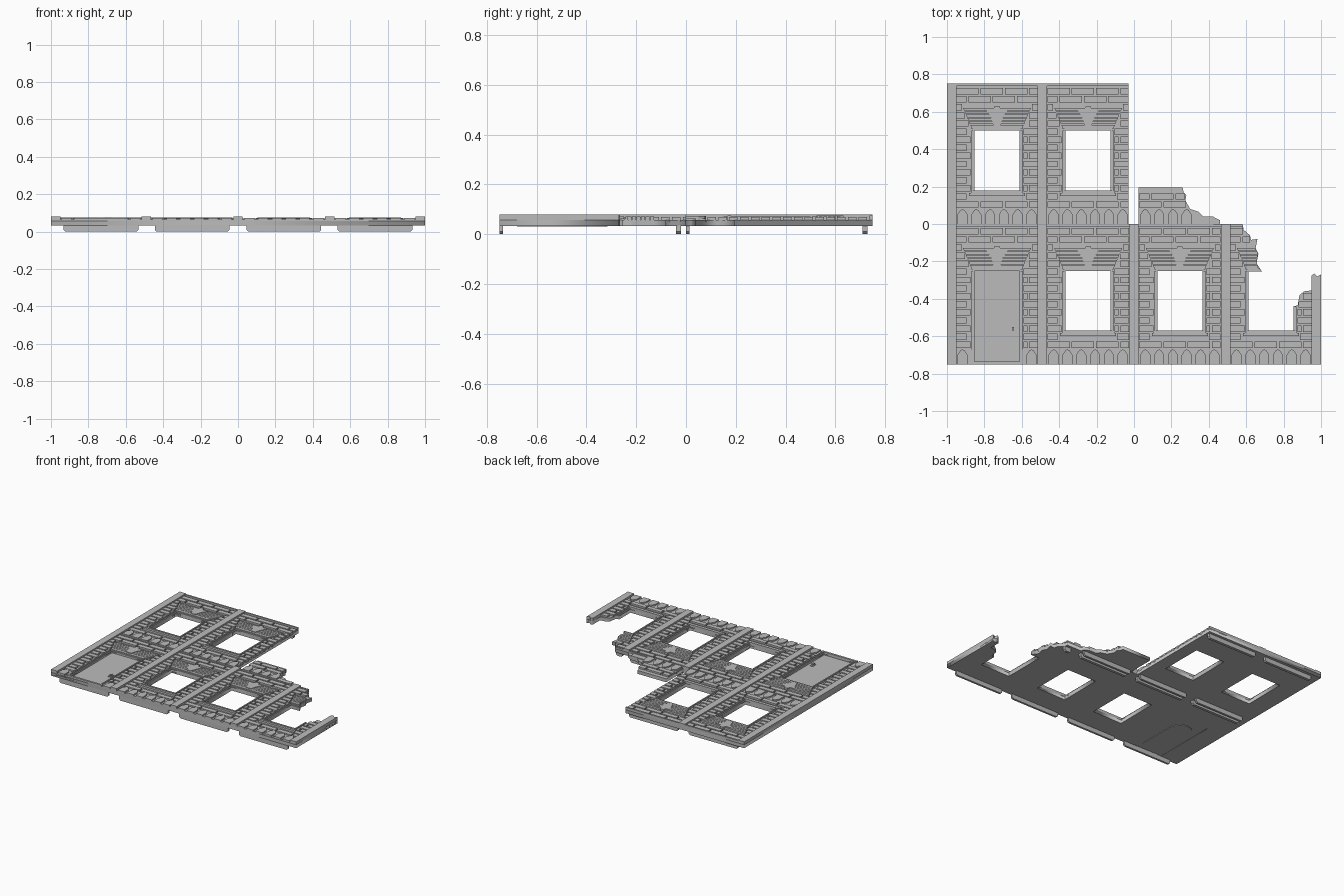
import bpy, bmesh, math

if "Cube" in bpy.data.objects:
    bpy.data.objects.remove(bpy.data.objects["Cube"])

BACK, MORTAR, BRICK, TOP = 0.033, 0.058, 0.070, 0.080
CENTRES = [-0.7325, -0.245, 0.245, 0.7325]
HALF = 0.218            # half width of a bay
WIN = 0.12              # half width of an opening

stone = bpy.data.materials.new("grey stone")
stone.diffuse_color = (0.5, 0.5, 0.5, 1)
stone.use_nodes = True
stone.node_tree.nodes["Principled BSDF"].inputs["Base Color"].default_value = stone.diffuse_color

# wall outline with its two broken edges
OUTLINE = [(-1, -.75), (1, -.75), (1, -.27), (.98, -.28), (.965, -.265), (.95, -.275),
           (.95, -.355), (.91, -.36), (.885, -.38), (.875, -.435), (.8525, -.44),
           (.8525, -.57), (.6125, -.57), (.6125, -.255), (.685, -.255), (.655, -.21),
           (.665, -.16), (.65, -.13), (.66, -.08), (.625, -.085), (.62, -.06),
           (.585, -.03), (.58, 0), (.46, 0), (.46, .02), (.42, .04), (.37, .04),
           (.345, .065), (.30, .08), (.275, .125), (.28, .155), (.265, .17),
           (.26, .195), (.025, .195), (.025, 0), (-.03, 0), (-.03, .75), (-1, .75)]


def scan(y):
    """x intervals of the outline at height y"""
    xs = []
    for (xa, ya), (xb, yb) in zip(OUTLINE, OUTLINE[1:] + OUTLINE[:1]):
        if (ya > y) != (yb > y):
            xs.append(xa + (y - ya) * (xb - xa) / (yb - ya))
    xs.sort()
    return list(zip(xs[::2], xs[1::2]))


def overlap(a, b):
    return [(max(p[0], q[0]), min(p[1], q[1])) for p in a for q in b
            if min(p[1], q[1]) - max(p[0], q[0]) > 0.012]


def spans(x0, x1, y0, y1):
    """parts of a strip that lie on the wall"""
    return overlap(overlap([(x0, x1)], scan(y0 + .002)), scan(y1 - .002))


def prism(bm, pts, lo, hi, upright=False):
    def ring(t):
        return [bm.verts.new((a, t, b) if upright else (a, b, t)) for a, b in pts]
    r0, r1 = ring(lo), ring(hi)
    faces = [bm.faces.new(r0[::-1]), bm.faces.new(r1)]
    n = len(pts)
    for i in range(n):
        j = (i + 1) % n
        faces.append(bm.faces.new((r0[i], r0[j], r1[j], r1[i])))
    bmesh.ops.recalc_face_normals(bm, faces=faces)


def block(bm, x0, x1, y0, y1, z0, z1):
    prism(bm, [(x0, y0), (x1, y0), (x1, y1), (x0, y1)], z0, z1)


def strip(bm, x0, x1, y0, y1, z0, z1):
    for a, b in spans(x0, x1, y0, y1):
        block(bm, a, b, y0, y1, z0, z1)


def finish(name, bm):
    me = bpy.data.meshes.new(name)
    bm.to_mesh(me)
    bm.free()
    me.materials.append(stone)
    bpy.context.collection.objects.link(bpy.data.objects.new(name, me))


BAYS = [(c, b, i) for b in (-0.75, 0.0) for i, c in enumerate(CENTRES) if not (b == 0 and i == 3)]


def is_door(b, i):
    return b < 0 and i == 0


def has_opening(b, i):
    return b < 0 or i < 2


# wall slab with window and door openings
curve = bpy.data.curves.new("wall_outline", 'CURVE')
curve.dimensions, curve.fill_mode = '2D', 'BOTH'
curve.extrude = (MORTAR - BACK) / 2
loops = [OUTLINE]
for c, b, i in BAYS:
    if has_opening(b, i) and i < 3:
        y0 = b + (.015 if is_door(b, i) else .18)
        loops.append([(c - WIN, y0), (c - WIN, b + .5), (c + WIN, b + .5), (c + WIN, y0)])
for pts in loops:
    s = curve.splines.new('POLY')
    s.points.add(len(pts) - 1)
    for p, (x, y) in zip(s.points, pts):
        p.co = (x, y, 0, 1)
    s.use_cyclic_u = True
tmp = bpy.data.objects.new("wall_outline", curve)
bpy.context.collection.objects.link(tmp)
bpy.context.view_layer.update()
mesh = bpy.data.meshes.new_from_object(tmp.evaluated_get(bpy.context.evaluated_depsgraph_get()))
bpy.data.objects.remove(tmp)
mesh.materials.clear()
mesh.materials.append(stone)
wall = bpy.data.objects.new("wall_slab", mesh)
wall.location.z = (MORTAR + BACK) / 2
bpy.context.collection.objects.link(wall)

# pilasters and horizontal bands
bm = bmesh.new()
for x0, x1, y1 in ((-1, -.95, .75), (-.515, -.465, .75), (-.025, .025, 0), (.465, .515, 0)):
    block(bm, x0, x1, -.75, y1, BACK + .001, TOP)
prism(bm, [(.95, -.75), (1, -.75), (1, -.27), (.98, -.28), (.965, -.265), (.95, -.275)],
      BACK + .001, TOP)
finish("pilasters", bm)
bm = bmesh.new()
for c, b, i in BAYS:
    strip(bm, c - HALF - .002, c + HALF + .002, b + .737, b + .75, .05, TOP - .004 if b == 0 else BRICK)
finish("top_bands", bm)

# running-bond bricks, kept clear of openings and lintels
bm = bmesh.new()
PITCH = .65 / 15
for c, b, i in BAYS:
    for r in range(15):
        o = .087 + r * PITCH
        y0, y1, mid = b + o, b + o + .034, o + .017
        block_half = 0
        if has_opening(b, i):
            if .51 <= mid <= .63:
                block_half = .135 + (min(mid, .62) - .51) * .42 + .006
            elif (0 if is_door(b, i) else .18) <= mid < .51:
                block_half = WIN + .022
            elif .145 < mid + .017 and mid < .18:
                block_half = .155
        free = [(c - HALF, c + HALF)]
        if block_half:
            free = [(c - HALF, c - block_half), (c + block_half, c + HALF)]
        start = c - HALF - (.065 if r % 2 else 0)
        for f0, f1 in free:
            for k in range(5):
                x0 = start + k * .13
                for a, d in overlap([(x0, x0 + .12)], [(f0, f1)]):
                    strip(bm, a, d, y0, y1, .05, BRICK)
finish("bricks", bm)

# plinth with pointed arch stones
bm = bmesh.new()
for c, b, i in BAYS:
    sides = [(c - HALF - .002, c + HALF + .002)]
    if is_door(b, i):
        sides = [(c - HALF - .002, c - WIN - .015), (c + WIN + .015, c + HALF + .002)]
    for x0, x1 in sides:
        strip(bm, x0, x1, b, b + .04, .05, .064)
        strip(bm, x0, x1, b + .04, b + .08, .05, .064)
    for k in range(6):
        x = c + (k - 2.5) * .0738
        if is_door(b, i) and 0 < k < 5:
            continue
        if spans(x - .027, x + .027, b + .001, b + .075):
            prism(bm, [(x - .027, b), (x + .027, b), (x + .027, b + .05), (x + .012, b + .073),
                       (x, b + .08), (x - .012, b + .073), (x - .027, b + .05)], .05, .073)
finish("plinth_arches", bm)

# stepped frames, sills and lintels
frames, sills, lintels = bmesh.new(), bmesh.new(), bmesh.new()
for c, b, i in BAYS:
    if not has_opening(b, i):
        continue
    low = b + (.015 if is_door(b, i) else .18)
    for inner, outer, z in ((0, .007, .064), (.007, .016, .072)):
        for s in (-1, 1):
            top = -.44 if (i == 3 and s == 1) else b + .5
            x0, x1 = sorted((c + s * (WIN + inner), c + s * (WIN + outer)))
            block(frames, x0, x1, low, top, BACK + .001, z)
        strip(frames, c - WIN - outer, c + WIN + outer, b + .5 + inner, b + .5 + outer, .04, z)
    if not is_door(b, i):
        block(sills, c - .15, c + .15, b + .15, b + .167, .05, .072)
        block(sills, c - .14, c + .14, b + .167, b + .18, .05, .076)
    for r in range(6):
        y0 = b + .516 + r * .018
        y1 = y0 + .0145
        h0, h1 = (.135 + (y - b - .51) * .42 for y in (y0, y1))
        for a, d in spans(c - h1, c + h1, y0, y1):
            e = d - (h1 - h0) if i < 3 else d
            prism(lintels, [(a + h1 - h0, y0), (e, y0), (d, y1), (a, y1)], .05, .071)
    if i < 3:
        prism(lintels, [(c - .018, b + .525), (c + .018, b + .525), (c + .035, b + .575),
                        (c + .06, b + .61), (c + .02, b + .61), (c + .012, b + .632),
                        (c - .012, b + .632), (c - .02, b + .61), (c - .06, b + .61),
                        (c - .035, b + .575)], .05, .075)
finish("window_frames", frames)
finish("sills", sills)
finish("lintels", lintels)

# door leaf, threshold and handle
c = CENTRES[0]
bm = bmesh.new()
block(bm, c - WIN - .002, c + WIN + .002, -.737, -.248, BACK + .002, .05)
arch = [(c - .085, -.68), (c + .085, -.68)]
arch += [(c + .085 * math.cos(t * math.pi / 10), -.40 + .085 * math.sin(t * math.pi / 10)) for t in range(11)]
prism(bm, arch, BACK - .002, .04)
finish("door", bm)
bm = bmesh.new()
block(bm, c - .145, c + .145, -.75, -.735, .04, .072)
finish("threshold", bm)
bm = bmesh.new()
block(bm, c + .076, c + .097, -.575, -.537, .045, .054)
block(bm, c + .081, c + .092, -.57, -.55, .05, .064)
finish("door_handle", bm)

# chamfered tabs on the back
bm = bmesh.new()
for y0, y1, count in ((-.75, -.735, 4), (-.04, -.02, 4), (0, .015, 3), (.71, .73, 2)):
    for i in range(count):
        x0, x1 = CENTRES[i] - .2, CENTRES[i] + .2
        if i == 3 and y0 > -.5:
            x1 = .585
        prism(bm, [(x0, .036), (x0, .01), (x0 + .01, 0), (x1 - .01, 0), (x1, .01), (x1, .036)],
              y0, y1, True)
finish("back_tabs", bm)
